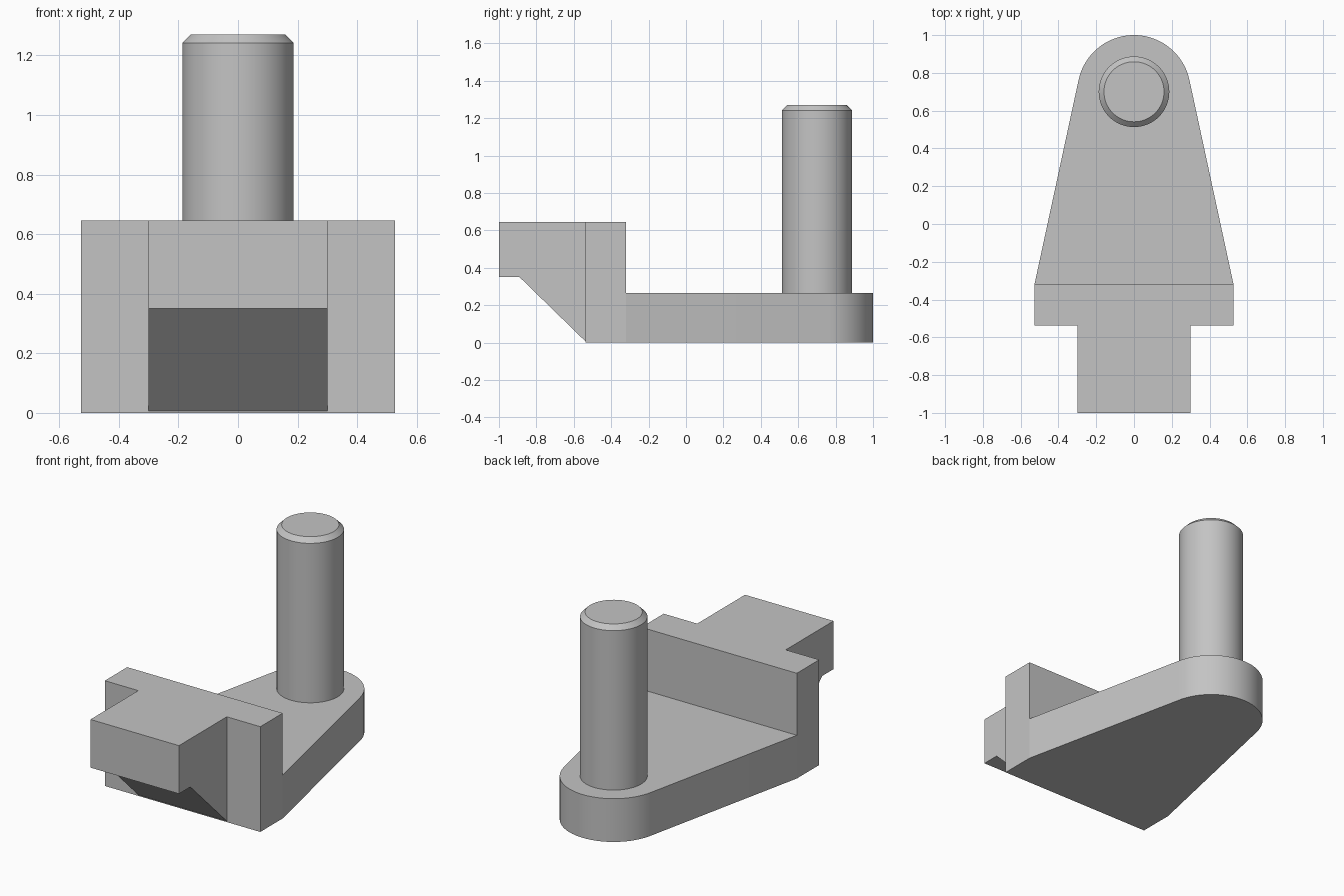
import bpy
import bmesh
import math
from mathutils import Matrix, Vector

cube = bpy.data.objects.get("Cube")
if cube:
    bpy.data.objects.remove(cube, do_unlink=True)

# Main dimensions
HALF_W, TAB_W = 0.527, 0.30
WALL_FRONT, WALL_BACK, TOP = -0.537, -0.32, 0.645
PLATE_H, PIN_Y, END_R = 0.265, 0.70, 0.30
PIN_R, PIN_TOP, CHAMFER = 0.187, 1.27, 0.028

grey = bpy.data.materials.new("plain grey")
grey.use_nodes = True
colour = (0.55, 0.55, 0.55, 1)
grey.diffuse_color = colour
grey.node_tree.nodes["Principled BSDF"].inputs["Base Color"].default_value = colour


def extrude(name, outline, depth):
    """Solid from a closed 3D outline pushed along a vector."""
    bm = bmesh.new()
    face = bm.faces.new([bm.verts.new(p) for p in outline])
    moved = bmesh.ops.extrude_face_region(bm, geom=[face])["geom"]
    verts = [g for g in moved if isinstance(g, bmesh.types.BMVert)]
    bmesh.ops.translate(bm, verts=verts, vec=Vector(depth))
    # The starting cap may be dropped by the extrusion, so close any opening
    bmesh.ops.holes_fill(bm, edges=bm.edges[:])
    return finish(name, bm)


def finish(name, bm):
    bmesh.ops.recalc_face_normals(bm, faces=bm.faces[:])
    mesh = bpy.data.meshes.new(name)
    bm.to_mesh(mesh)
    bm.free()
    mesh.materials.append(grey)
    obj = bpy.data.objects.new(name, mesh)
    bpy.context.collection.objects.link(obj)
    bpy.ops.object.select_all(action="DESELECT")
    obj.select_set(True)
    bpy.context.view_layer.objects.active = obj
    bpy.ops.object.shade_smooth_by_angle(angle=math.radians(25))
    return obj


# Tapered base plate whose sides run tangent into a round end
run = PIN_Y - WALL_BACK
start = math.acos(END_R / math.hypot(HALF_W, run)) - math.atan2(run, HALF_W)
STEPS = 40
arc = []
for i in range(STEPS + 1):
    a = start + (math.pi - 2 * start) * i / STEPS
    arc.append((END_R * math.cos(a), PIN_Y + END_R * math.sin(a), 0))
extrude("base_plate",
        [(-HALF_W, WALL_BACK, 0), (HALF_W, WALL_BACK, 0)] + arc,
        (0, 0, PLATE_H))

# Upright wall across the wide end
extrude("upright_wall",
        [(-HALF_W, WALL_FRONT, 0), (HALF_W, WALL_FRONT, 0),
         (HALF_W, WALL_BACK, 0), (-HALF_W, WALL_BACK, 0)],
        (0, 0, TOP))

# Front tab with a sloping underside
side = [(WALL_FRONT, TOP), (-1, TOP), (-1, 0.35), (-0.89, 0.35), (WALL_FRONT, 0.006)]
extrude("front_tab", [(-TAB_W, y, z) for y, z in side], (2 * TAB_W, 0, 0))

# Round pin with a chamfered tip
bm = bmesh.new()
base = PLATE_H - 0.02
shoulder = PIN_TOP - CHAMFER
for low, high, r_low, r_high in ((base, shoulder, PIN_R, PIN_R),
                                 (shoulder, PIN_TOP, PIN_R, PIN_R - CHAMFER)):
    bmesh.ops.create_cone(bm, segments=64, radius1=r_low, radius2=r_high,
                          depth=high - low, cap_ends=False,
                          matrix=Matrix.Translation((0, PIN_Y, (low + high) / 2)))
bmesh.ops.remove_doubles(bm, verts=bm.verts[:], dist=0.0005)
bmesh.ops.holes_fill(bm, edges=bm.edges[:])
finish("pin", bm)
